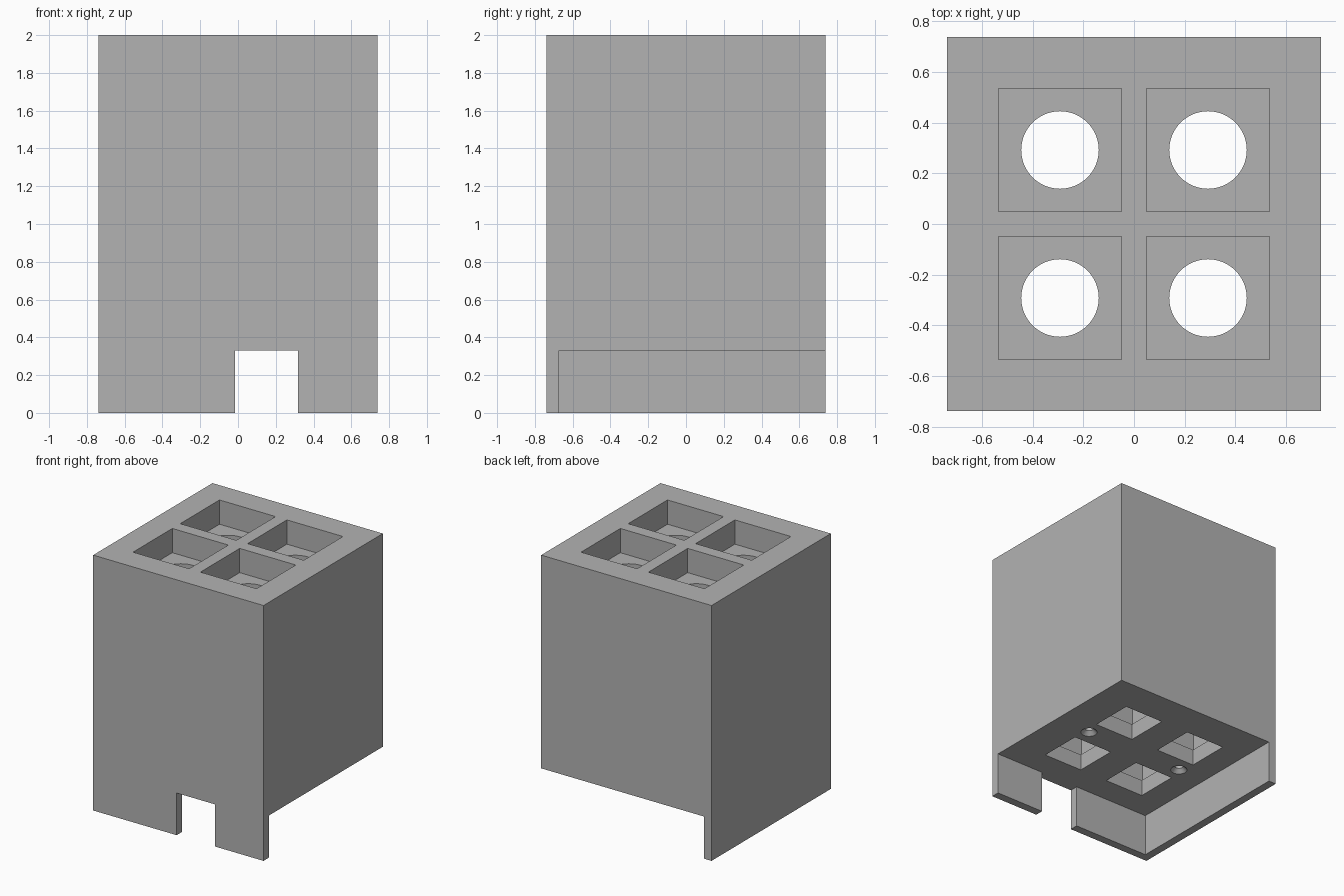
import bpy
from math import pi

cube = bpy.data.objects.get("Cube")
if cube:
    bpy.data.objects.remove(cube, do_unlink=True)

HALF = 0.738      # half width of the block
SKIRT = 0.065     # skirt wall thickness
BASE = 0.33       # height of the underside
FLOOR = 1.81      # floor of the top pockets
PITCH = 0.292     # pocket distance from the centre

grey = bpy.data.materials.new("plain_grey")
grey.use_nodes = True
grey.diffuse_color = (0.45, 0.45, 0.45, 1)
grey.node_tree.nodes["Principled BSDF"].inputs["Base Color"].default_value = grey.diffuse_color


def box(name, x, y, z):
    """Box from (low, high) pairs along each axis."""
    bpy.ops.mesh.primitive_cube_add(size=1, location=[sum(p) / 2 for p in (x, y, z)])
    ob = bpy.context.object
    ob.name = name
    ob.scale = [p[1] - p[0] for p in (x, y, z)]
    bpy.ops.object.transform_apply(location=True, rotation=True, scale=True)
    return ob


def square(x, y, width, z):
    h = width / 2
    return box("square_cutter", (x - h, x + h), (y - h, y + h), z)


def cone(x, y, r_low, r_high, z):
    bpy.ops.mesh.primitive_cone_add(vertices=64, radius1=r_low, radius2=r_high,
                                    depth=z[1] - z[0], location=(x, y, sum(z) / 2))
    bpy.ops.object.transform_apply(location=True, rotation=True, scale=True)
    return bpy.context.object


def cut(body, cutter):
    cutter.hide_render = True
    mod = body.modifiers.new("cut", 'BOOLEAN')
    mod.operation = 'DIFFERENCE'
    mod.solver = 'EXACT'
    mod.object = cutter
    bpy.context.view_layer.objects.active = body
    bpy.ops.object.modifier_apply(modifier=mod.name)
    bpy.data.objects.remove(cutter, do_unlink=True)


block = box("holder_block", (-HALF, HALF), (-HALF, HALF), (0, 2))

# Open recess below, leaving a skirt on the front and one side
cut(block, box("recess_cutter", (-HALF + SKIRT, 1), (-HALF + SKIRT, 1), (-1, BASE)))

# Notch in the front skirt
cut(block, box("notch_cutter", (-0.015, 0.317), (-1, 0), (-1, BASE)))

# Four wells: top pocket, round opening, inner chamber, square opening below
for x in (-PITCH, PITCH):
    for y in (-PITCH, PITCH):
        cut(block, square(x, y, 0.40, (0.458, 1.68)))
        cut(block, square(x, y, 0.486, (FLOOR, 2.2)))
        cut(block, cone(x, y, 0.153, 0.153, (1.5, 1.9)))
        cut(block, square(x, y, 0.34, (0.2, 0.6)))

# Two countersunk screw holes in the underside
for x in (-0.43, 0.43):
    cut(block, cone(x, 0, 0.09, 0.03, (BASE - 0.03, BASE + 0.03)))
    cut(block, cone(x, 0, 0.03, 0.03, (BASE, BASE + 0.2)))

block.data.materials.clear()
block.data.materials.append(grey)
for poly in block.data.polygons:
    poly.material_index = 0

bpy.ops.object.select_all(action='DESELECT')
block.select_set(True)
bpy.context.view_layer.objects.active = block
bpy.ops.object.shade_smooth_by_angle(angle=pi / 6)
